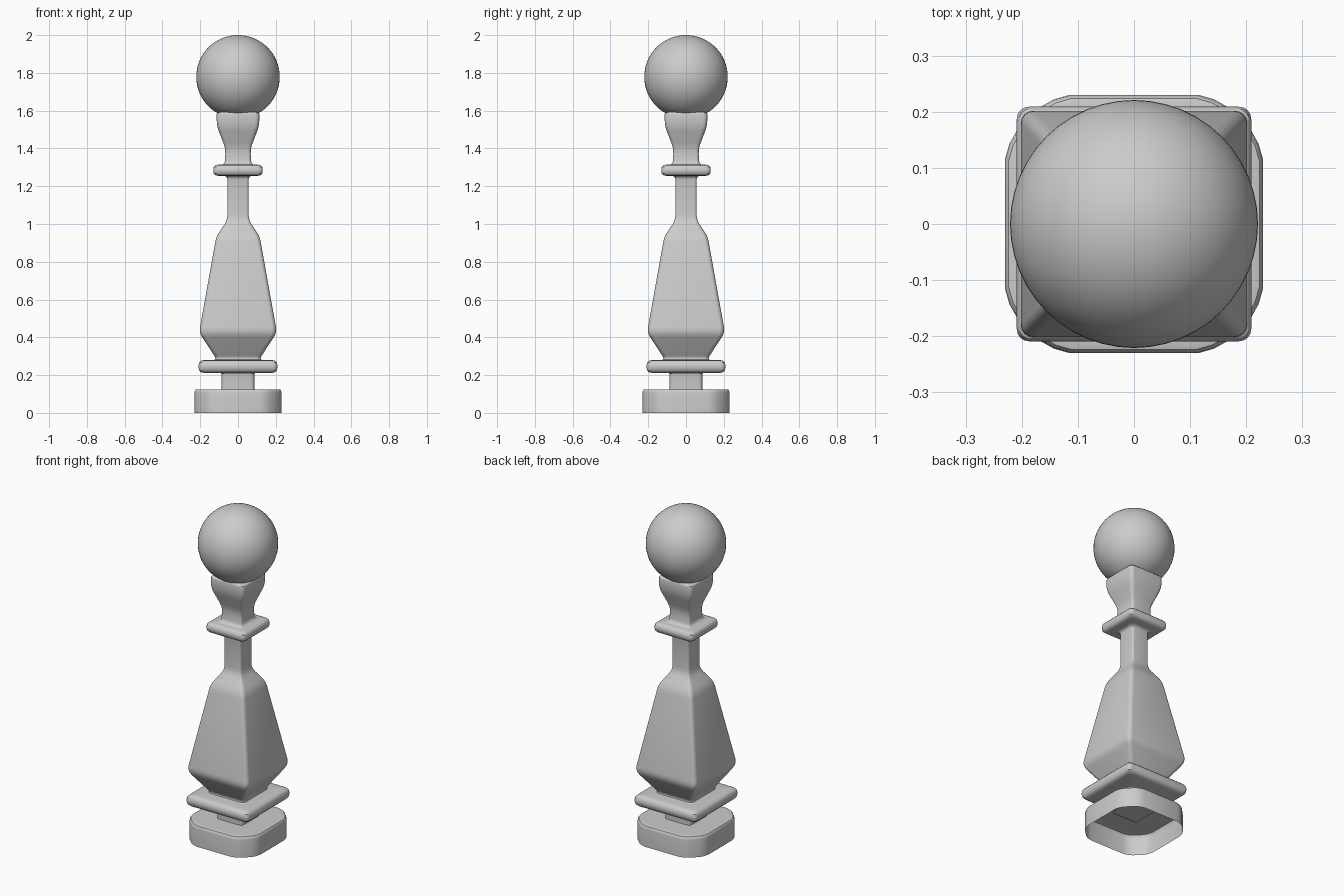
import bpy, bmesh, math

if "Cube" in bpy.data.objects:
    bpy.data.objects.remove(bpy.data.objects["Cube"])


def ring(h, r, segs):
    """Square cross-section of half width h with rounded corners of radius r."""
    pts = []
    for q in range(4):
        a0 = q * math.pi / 2
        sx = 1 if q in (0, 3) else -1
        sy = 1 if q in (0, 1) else -1
        for k in range(segs + 1):
            a = a0 + k / segs * math.pi / 2
            pts.append((sx * (h - r) + r * math.cos(a), sy * (h - r) + r * math.sin(a)))
    return pts


def soften(profile, n=3):
    """Replace each profile corner (half width, z, fillet) by a small curve."""
    out = []
    for i, (x, z, f) in enumerate(profile):
        if f == 0:
            out.append((x, z))
            continue
        ends = []
        for j in (i - 1, i + 1):
            dx, dz = profile[j][0] - x, profile[j][1] - z
            d = math.hypot(dx, dz)
            t = min(f, d * 0.48) / d
            ends.append((x + dx * t, z + dz * t))
        (ax, az), (bx, bz) = ends
        for k in range(n + 1):
            t = k / n
            u = 1 - t
            out.append((u*u*ax + 2*u*t*x + t*t*bx, u*u*az + 2*u*t*z + t*t*bz))
    return out


def finish(name, bm, angle):
    me = bpy.data.meshes.new(name)
    bm.to_mesh(me)
    bm.free()
    ob = bpy.data.objects.new(name, me)
    bpy.context.collection.objects.link(ob)
    bpy.ops.object.select_all(action='DESELECT')
    ob.select_set(True)
    bpy.context.view_layer.objects.active = ob
    bpy.ops.object.shade_smooth_by_angle(angle=math.radians(angle))
    return ob


def loft(name, profile, section):
    """Stack cross-sections along the profile; open below, capped on top."""
    bm = bmesh.new()
    rings = [[bm.verts.new((x, y, z)) for x, y in section(h)] for h, z in soften(profile)]
    n = len(rings[0])
    for a, b in zip(rings, rings[1:]):
        for i in range(n):
            j = (i + 1) % n
            bm.faces.new((a[i], a[j], b[j], b[i]))
    bm.faces.new(rings[-1])
    return finish(name, bm, 35)


def base_section(h):
    """Square with broad, softened 45 degree corner cuts."""
    s = h / 0.23
    c = [(0.23, 0.115), (0.222, 0.143), (0.209, 0.166)]
    quarter = c + [(y, x) for x, y in reversed(c)]
    pts = []
    for q in range(4):
        for x, y in quarter:
            for _ in range(q):
                x, y = -y, x
            pts.append((x * s, y * s))
    return pts


def square_section(h):
    return ring(h, min(0.022, h * 0.22), 4)


# Hollow foot, open underneath
loft("base", [(0.23, 0, 0), (0.23, 0.125, 0.02), (0.2, 0.125, 0)], base_section)

# Turned-square column from the foot to the ball
loft("column", [
    (0.087, 0.122, 0), (0.087, 0.212, 0.008),
    (0.209, 0.212, 0.03), (0.209, 0.28, 0.03),      # lower collar
    (0.12, 0.28, 0.01), (0.12, 0.295, 0.01),
    (0.206, 0.425, 0.03), (0.115, 0.935, 0.03),     # tapered body
    (0.056, 1.02, 0.03), (0.056, 1.255, 0.02),      # slim neck
    (0.131, 1.255, 0.026), (0.131, 1.314, 0.026),   # upper collar
    (0.07, 1.314, 0.022), (0.066, 1.40, 0.03),
    (0.113, 1.52, 0.035), (0.113, 1.592, 0.012),    # flared cup
    (0.09, 1.592, 0)], square_section)

# Ball finial
bm = bmesh.new()
bmesh.ops.create_uvsphere(bm, u_segments=48, v_segments=32, radius=0.221)
bmesh.ops.translate(bm, verts=bm.verts, vec=(0, 0, 1.779))
finish("ball", bm, 60)
